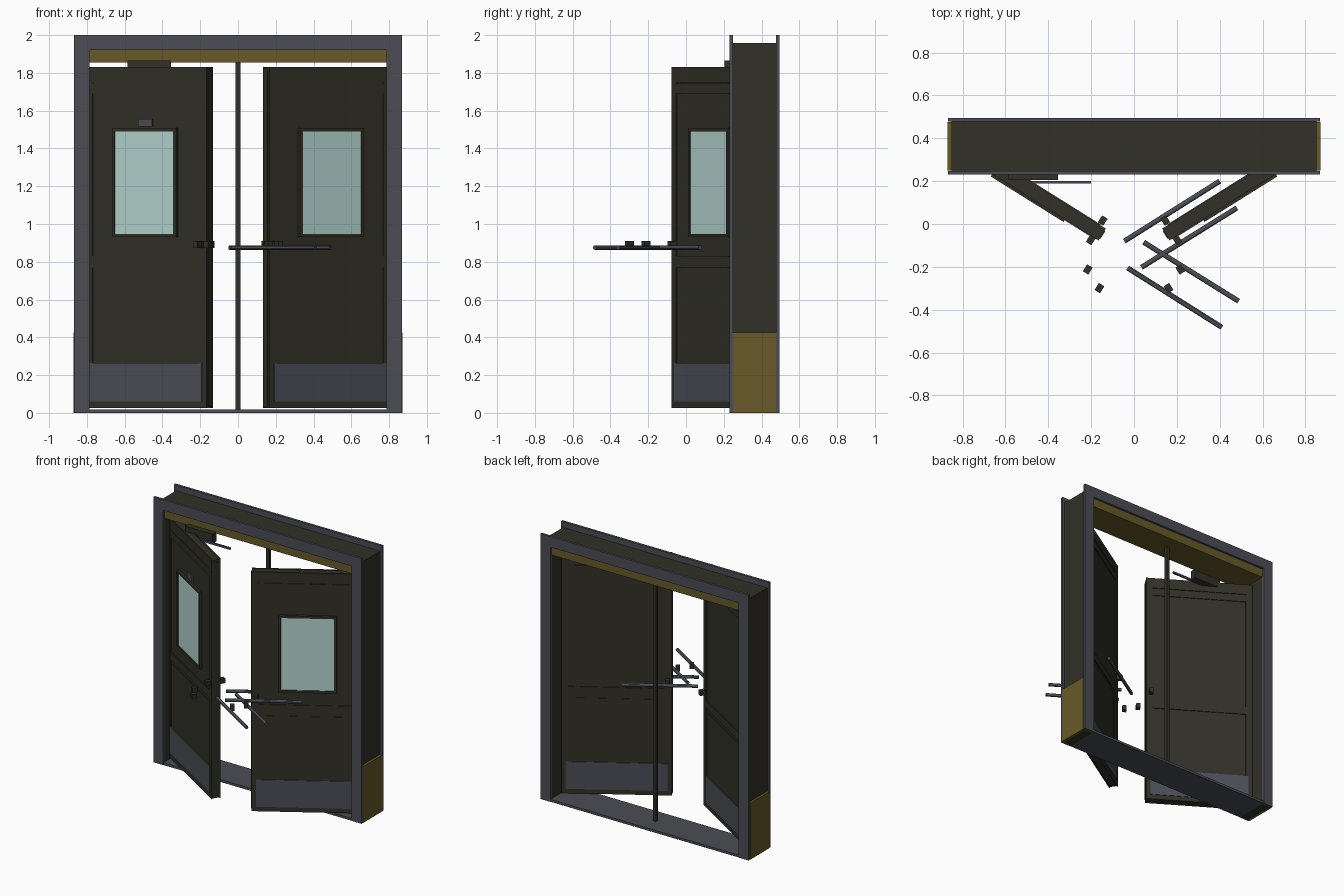
import bpy, bmesh, math
from mathutils import Matrix, Vector

if "Cube" in bpy.data.objects:
    bpy.data.objects.remove(bpy.data.objects["Cube"])


def material(name, rgb):
    m = bpy.data.materials.new(name)
    m.diffuse_color = (*rgb, 1)
    m.use_nodes = True
    m.node_tree.nodes["Principled BSDF"].inputs["Base Color"].default_value = m.diffuse_color
    return m


DARK = material("dark_bronze", (0.031, 0.030, 0.020))
GREY = material("slate_grey", (0.070, 0.075, 0.090))
GOLD = material("old_brass", (0.135, 0.100, 0.020))
GLASS = material("pale_glass", (0.46, 0.66, 0.63))


def finish(name, bm, mat, matrix=None):
    if matrix:
        bm.transform(matrix)
    bmesh.ops.recalc_face_normals(bm, faces=bm.faces)
    me = bpy.data.meshes.new(name)
    bm.to_mesh(me)
    bm.free()
    me.materials.append(mat)
    ob = bpy.data.objects.new(name, me)
    bpy.context.collection.objects.link(ob)
    return ob


def boxes(name, mat, spans, matrix=None):
    """One object made of boxes given as (x0, x1, y0, y1, z0, z1)."""
    bm = bmesh.new()
    for x0, x1, y0, y1, z0, z1 in spans:
        m = Matrix.Translation(((x0 + x1) / 2, (y0 + y1) / 2, (z0 + z1) / 2))
        m = m @ Matrix.Diagonal((x1 - x0, y1 - y0, z1 - z0, 1))
        bmesh.ops.create_cube(bm, size=1, matrix=m)
    return finish(name, bm, mat, matrix)


def ring(u0, u1, z0, z1, w, v0, v1):
    """Rectangular frame of four bars, width w, inside the given bounds."""
    return [(u0, u0 + w, v0, v1, z0, z1), (u1 - w, u1, v0, v1, z0, z1),
            (u0 + w, u1 - w, v0, v1, z0, z0 + w), (u0 + w, u1 - w, v0, v1, z1 - w, z1)]


# Casings on both faces of the wall
for side, y0, y1 in (("front", 0.23, 0.248), ("back", 0.477, 0.495)):
    boxes(side + "_casing", GREY, [
        (-0.867, -0.785, y0, y1, 0, 2), (0.785, 0.867, y0, y1, 0, 2),
        (-0.785, 0.785, y0, y1, 1.92, 2)])

# Jambs, head, threshold, centre post
for s, side in ((-1, "left"), (1, "right")):
    flip = Matrix.Diagonal((s, 1, 1, 1))
    boxes(side + "_jamb", DARK, [(0.785, 0.852, 0.248, 0.477, 0, 1.87)], flip)
    boxes(side + "_jamb_plate", GOLD, [(0.852, 0.870, 0.249, 0.476, 0, 0.425)], flip)
boxes("head_box", DARK, [(-0.852, 0.852, 0.248, 0.477, 1.87, 1.957)])
boxes("head_soffit", GOLD, [(-0.7849, 0.7849, 0.246, 0.479, 1.855, 1.925)])
boxes("threshold", GREY, [(-0.785, 0.785, 0.232, 0.493, 0, 0.018)])
boxes("centre_post", DARK, [(-0.012, 0.012, 0.353, 0.377, 0.018, 1.856)])

ANGLE = math.radians(32)


def door(side, s):
    # local x runs from the hinge to the free edge, local y goes into the leaf
    m = (Matrix.Diagonal((-s, 1, 1, 1)).to_4x4() @ Matrix.Translation((-0.785, 0.31, 0))
         @ Matrix.Rotation(-ANGLE, 4, 'Z'))
    a, b, t = -0.028, 0.73, 0.065
    boxes(side + "_door_core", DARK, [(a, b, 0.006, t - 0.006, 0.03, 1.825)], m)
    parts = []
    for v0, v1 in ((0, 0.007), (t - 0.007, t)):
        parts += [(a, 0.018, v0, v1, 0.025, 1.83), (0.684, b, v0, v1, 0.025, 1.83)]
        for z0, z1 in ((0.025, 0.12), (0.77, 0.83), (1.69, 1.745), (1.75, 1.83)):
            parts.append((0.018, 0.684, v0, v1, z0, z1))
    boxes(side + "_door_stiles_and_rails", DARK, parts, m)
    boxes(side + "_door_lower_panel", DARK, [(0.035, 0.655, 0.003, t - 0.003, 0.15, 0.745)], m)
    boxes(side + "_door_edge_strip", DARK, [(b, b + 0.004, 0.012, t - 0.012, 0.04, 1.81)], m)
    boxes(side + "_kick_plates", GREY, [(0.0, 0.70, -0.004, 0.001, 0.06, 0.265),
                                        (0.0, 0.70, t - 0.001, t + 0.004, 0.06, 0.265)], m)
    boxes(side + "_window_frame", DARK, ring(0.146, 0.546, 0.93, 1.508, 0.017, -0.013, 0.008), m)
    boxes(side + "_window_glass", GLASS, [(0.16, 0.53, -0.007, 0.007, 0.94, 1.495)], m)
    if s < 0:
        boxes("door_sign_plate", GREY, [(0.305, 0.391, -0.004, 0.007, 1.515, 1.555)], m)


door("left", -1)
door("right", 1)

# Door closer and its arm
boxes("closer_body", DARK, [(-0.585, -0.355, 0.205, 0.25, 1.795, 1.865)])
boxes("closer_arm", GREY, [(-0.48, -0.2, 0.188, 0.200, 1.795, 1.81)])

# Small bar brackets, four on each side
for s, side in ((-1, "left"), (1, "right")):
    for i, (x, y) in enumerate(((0.146, 0.016), (0.202, -0.075), (0.216, -0.212), (0.161, -0.299))):
        m = Matrix.Translation((s * x, y, 0.892)) @ Matrix.Rotation(s * ANGLE, 4, 'Z')
        boxes(f"{side}_bar_bracket_{i + 1}", DARK, [(-0.015, 0.015, -0.019, 0.019, -0.018, 0.018)], m)

# Loose push bars
for i, (x0, y0, x1, y1) in enumerate(((-0.045, -0.08, 0.40, 0.20), (0.035, -0.202, 0.48, 0.075),
                                      (0.045, -0.085, 0.488, -0.36), (-0.03, -0.205, 0.41, -0.482))):
    p, q = Vector((x0, y0, 0.875)), Vector((x1, y1, 0.875))
    bm = bmesh.new()
    bmesh.ops.create_cone(bm, cap_ends=True, segments=12, radius1=0.012, radius2=0.012,
                          depth=(q - p).length)
    m = Matrix.Translation((p + q) / 2) @ (q - p).to_track_quat('Z', 'Y').to_matrix().to_4x4()
    ob = finish(f"push_bar_{i + 1}", bm, GREY, m)
    bpy.context.view_layer.objects.active = ob
    ob.select_set(True)
    bpy.ops.object.shade_smooth_by_angle()
    ob.select_set(False)
